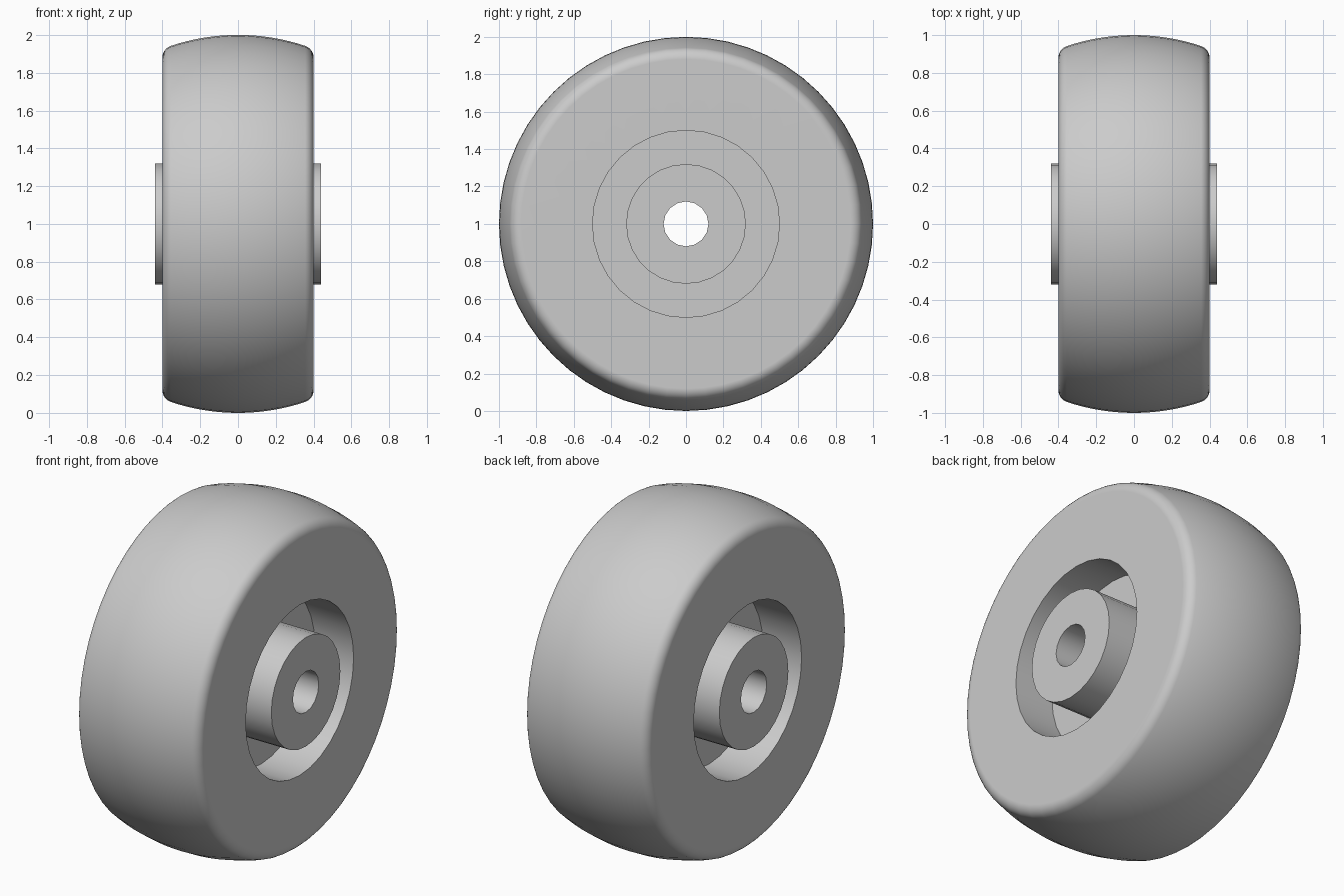
import bpy, bmesh
from math import sin, cos, pi, radians, sqrt

cube = bpy.data.objects.get("Cube")
if cube:
    bpy.data.objects.remove(cube, do_unlink=True)

# One plain grey for the whole wheel
GREY = (0.6, 0.6, 0.6, 1.0)
grey = bpy.data.materials.new("plain grey")
grey.use_nodes = True
grey.diffuse_color = GREY
grey.node_tree.nodes["Principled BSDF"].inputs["Base Color"].default_value = GREY

# Main sizes
HALF_WIDTH, HUB_HALF, WEB_HALF = 0.4, 0.44, 0.15
RECESS_R, HUB_R, BORE_R = 0.5, 0.32, 0.12
CROWN, FILLET = 1.12, 0.065
TYRE_SIDES, RECESS_SIDES, HUB_SIDES, BORE_SIDES = 56, 32, 28, 16


def tread_profile(crown_steps=16, fillet_steps=6):
    """Crowned tread with a tangent fillet into each sidewall."""
    centre_r = 1 - CROWN
    fx = HALF_WIDTH - FILLET
    fr = centre_r + sqrt((CROWN - FILLET) ** 2 - fx ** 2)
    tangent = fx / (CROWN - FILLET)
    edge = pi / 2 - math_asin(tangent)
    corner = [(fx + FILLET * cos(edge * i / fillet_steps),
               fr + FILLET * sin(edge * i / fillet_steps)) for i in range(fillet_steps)]
    sweep = pi / 2 - edge
    crown = [(CROWN * sin(a), centre_r + CROWN * cos(a))
             for a in (sweep * (1 - 2 * i / crown_steps) for i in range(crown_steps + 1))]
    return corner + crown + [(-x, r) for x, r in reversed(corner)]


def math_asin(s):
    from math import asin
    return asin(s)


def lathe(bm, profile, sides):
    """Spin (x, radius) points about x; return the first and last ring edges."""
    rings = [[bm.verts.new((x, r * sin(2 * pi * i / sides), 1 + r * cos(2 * pi * i / sides)))
              for i in range(sides)] for x, r in profile]
    for a, b in zip(rings, rings[1:]):
        for i in range(sides):
            j = (i + 1) % sides
            bm.faces.new((a[i], a[j], b[j], b[i]))
    return [[bm.edges.get((ring[i], ring[(i + 1) % sides])) for i in range(sides)]
            for ring in (rings[0], rings[-1])]


def flat_ring(bm, outer, inner):
    """Fill the flat face between two concentric rings."""
    bmesh.ops.triangle_fill(bm, edges=outer + inner, use_beauty=True, normal=(1, 0, 0))


bm = bmesh.new()
tread = lathe(bm, tread_profile(), TYRE_SIDES)
bore = lathe(bm, [(HUB_HALF, BORE_R), (-HUB_HALF, BORE_R)], BORE_SIDES)
for k, side in enumerate((1, -1)):
    recess = lathe(bm, [(side * HALF_WIDTH, RECESS_R), (side * WEB_HALF, RECESS_R)], RECESS_SIDES)
    hub = lathe(bm, [(side * HUB_HALF, HUB_R), (side * WEB_HALF, HUB_R)], HUB_SIDES)
    flat_ring(bm, tread[k], recess[0])   # sidewall
    flat_ring(bm, recess[1], hub[1])     # web at the bottom of the recess
    flat_ring(bm, hub[0], bore[k])       # hub end
bmesh.ops.recalc_face_normals(bm, faces=bm.faces)

mesh = bpy.data.meshes.new("caster_wheel")
bm.to_mesh(mesh)
bm.free()
mesh.materials.append(grey)
wheel = bpy.data.objects.new("caster_wheel", mesh)
bpy.context.collection.objects.link(wheel)

# Smooth round surfaces, crisp edges at the recess and hub
bpy.ops.object.select_all(action='DESELECT')
wheel.select_set(True)
bpy.context.view_layer.objects.active = wheel
bpy.ops.object.shade_smooth_by_angle(angle=radians(35))
weighted = wheel.modifiers.new("even_flats", 'WEIGHTED_NORMAL')
weighted.keep_sharp = True
